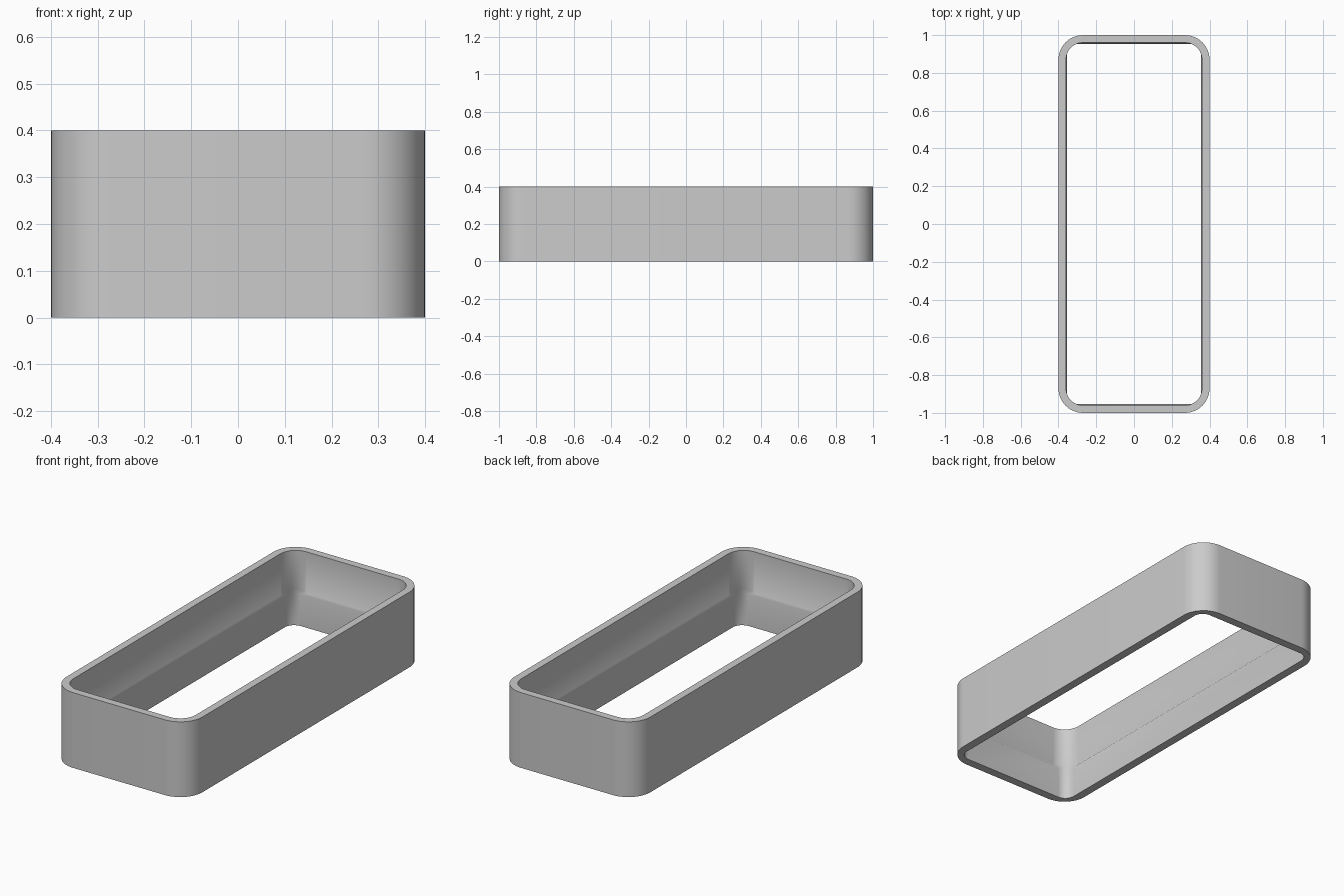
import bpy, bmesh, math

cube = bpy.data.objects.get("Cube")
if cube:
    bpy.data.objects.remove(cube, do_unlink=True)

SEG = 12  # segments per rounded corner


def ring(bm, hx, hy, radius, z, lift=0.0):
    """Rounded rectangle of vertices; lift raises the corners."""
    verts = []
    for i, (sx, sy) in enumerate([(1, 1), (-1, 1), (-1, -1), (1, -1)]):
        for k in range(SEG + 1):
            t = k / SEG * math.pi / 2
            a = t + i * math.pi / 2
            verts.append(bm.verts.new((
                sx * (hx - radius) + radius * math.cos(a),
                sy * (hy - radius) + radius * math.sin(a),
                z + lift * math.sin(2 * t))))
    return verts


def bridge(bm, lower, upper):
    n = len(lower)
    for i in range(n):
        j = (i + 1) % n
        bm.faces.new((lower[i], lower[j], upper[j], upper[i]))


grey = bpy.data.materials.new("light_grey")
grey.use_nodes = True
colour = (0.6, 0.6, 0.6, 1)
grey.diffuse_color = colour
grey.node_tree.nodes["Principled BSDF"].inputs["Base Color"].default_value = colour

# Closed section of the frame: outer wall, top rim, inner wall with a small ledge
bm = bmesh.new()
rings = [
    ring(bm, 0.4, 1.0, 0.13, 0.0),
    ring(bm, 0.4, 1.0, 0.13, 0.4),
    ring(bm, 0.36, 0.96, 0.09, 0.4),
    ring(bm, 0.36, 0.96, 0.09, 0.178, 0.02),
    ring(bm, 0.354, 0.954, 0.055, 0.17, 0.015),
    ring(bm, 0.354, 0.954, 0.055, 0.0),
]
for a, b in zip(rings, rings[1:] + rings[:1]):
    bridge(bm, a, b)
bmesh.ops.recalc_face_normals(bm, faces=bm.faces)
mesh = bpy.data.meshes.new("rounded_frame")
bm.to_mesh(mesh)
bm.free()
mesh.materials.append(grey)
frame = bpy.data.objects.new("rounded_frame", mesh)
bpy.context.collection.objects.link(frame)

# Smooth corners, crisp rims
bpy.ops.object.select_all(action="DESELECT")
frame.select_set(True)
bpy.context.view_layer.objects.active = frame
bpy.ops.object.shade_smooth_by_angle(angle=math.radians(30))
